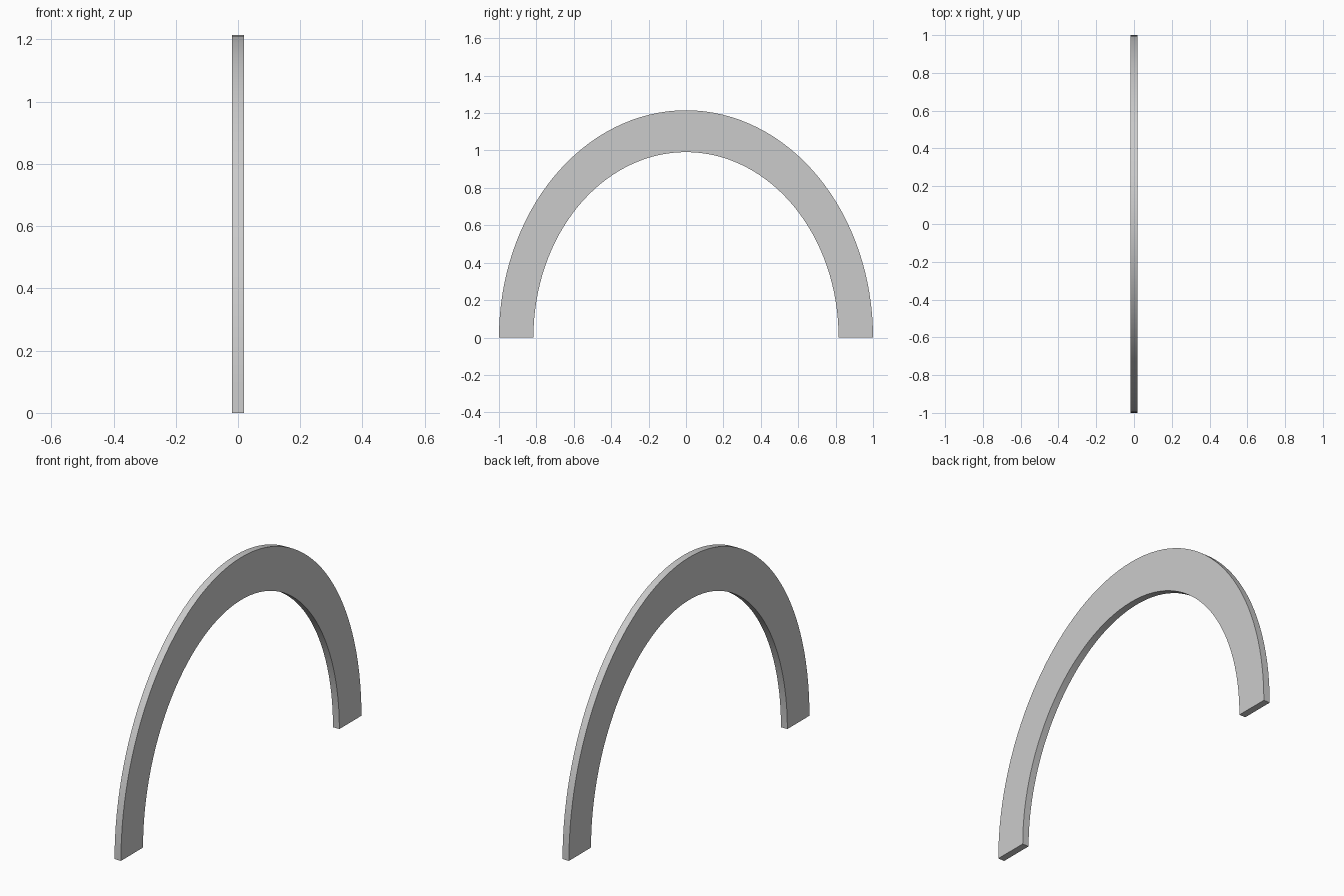
import bpy, bmesh, math

if "Cube" in bpy.data.objects:
    bpy.data.objects.remove(bpy.data.objects["Cube"])

HALF_WIDTH, HEIGHT = 1.0, 1.215   # outer half-ellipse radii
INNER = 0.816                     # inner ellipse as a fraction of the outer
THICK = 0.037
SEGMENTS = 64


def ring(bm, angle):
    """Rectangular cross-section of the arch at one angle."""
    y, z = HALF_WIDTH * math.cos(angle), HEIGHT * math.sin(angle)
    h = THICK / 2
    return [bm.verts.new((x, y * s, z * s))
            for x, s in ((-h, 1), (h, 1), (h, INNER), (-h, INNER))]


# Arch: sweep the cross-section over a half ellipse
bm = bmesh.new()
rings = [ring(bm, math.pi * i / SEGMENTS) for i in range(SEGMENTS + 1)]
for a, b in zip(rings, rings[1:]):
    for k in range(4):
        n = (k + 1) % 4
        bm.faces.new((a[k], a[n], b[n], b[k]))

# Flat feet
bm.faces.new(rings[0])
bm.faces.new(rings[-1])
bmesh.ops.recalc_face_normals(bm, faces=bm.faces)

mesh = bpy.data.meshes.new("arch")
bm.to_mesh(mesh)
bm.free()
arch = bpy.data.objects.new("arch", mesh)
bpy.context.collection.objects.link(arch)

# Smooth curved bands, sharp edges
bpy.context.view_layer.objects.active = arch
arch.select_set(True)
bpy.ops.object.shade_smooth_by_angle(angle=math.radians(30))
